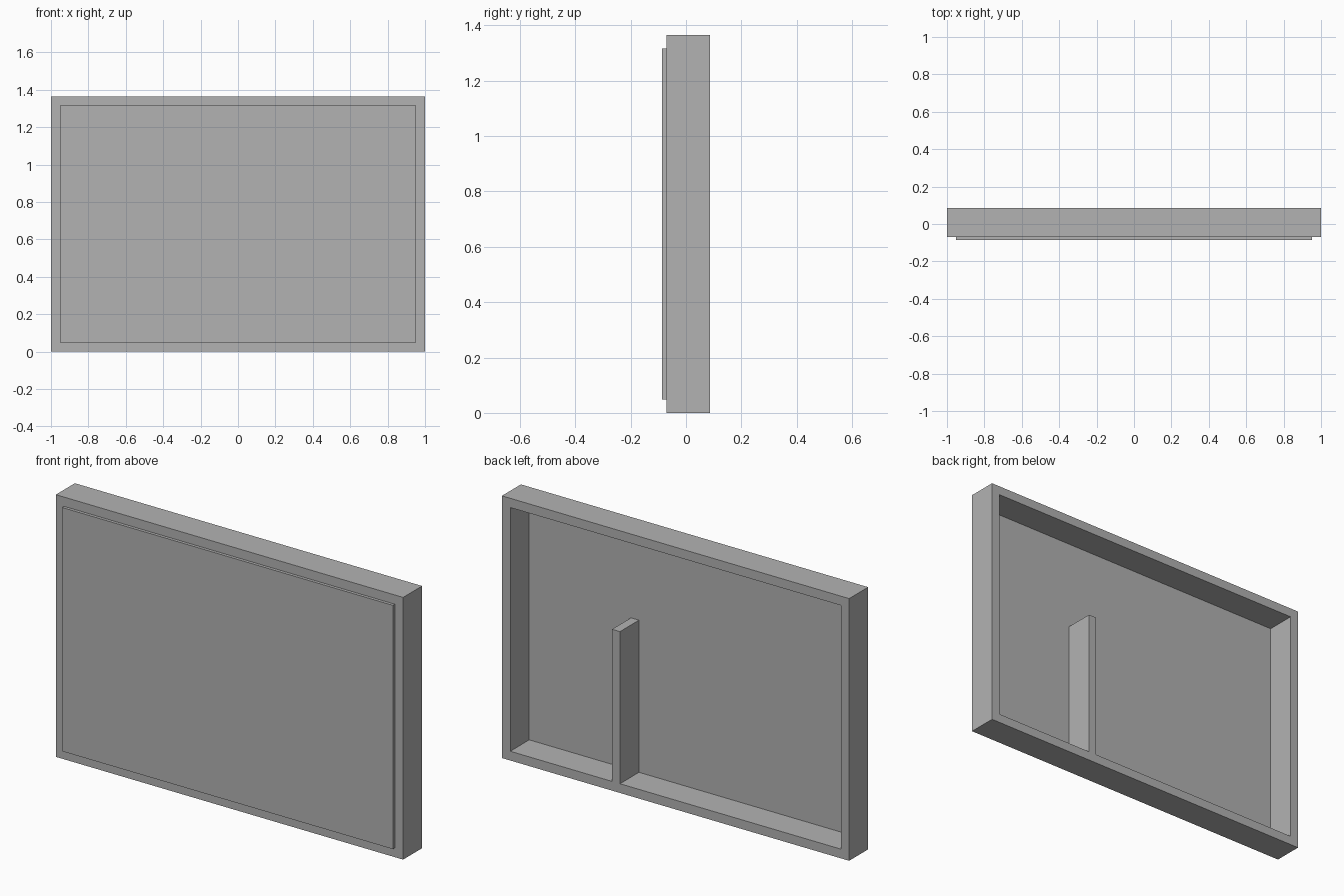
import bpy
import bmesh

if "Cube" in bpy.data.objects:
    bpy.data.objects.remove(bpy.data.objects["Cube"], do_unlink=True)

HALF_W, HEIGHT, RIM = 1.0, 1.365, 0.048
PANEL_FRONT, FRAME_FRONT, FRAME_BACK = -0.086, -0.07, 0.086
POST_X0, POST_X1, POST_TOP = 0.32, 0.366, 0.84

grey = bpy.data.materials.new("plain_grey")
grey.use_nodes = True
colour = (0.448, 0.448, 0.448, 1)
grey.diffuse_color = colour
grey.node_tree.nodes["Principled BSDF"].inputs["Base Color"].default_value = colour


def prism(name, outline, y0, y1):
    """Extrude an x-z outline from y0 to y1."""
    bm = bmesh.new()
    face = bm.faces.new([bm.verts.new((x, y0, z)) for x, z in outline])
    extruded = bmesh.ops.extrude_face_region(bm, geom=[face], use_keep_orig=True)
    moved = [v for v in extruded["geom"] if isinstance(v, bmesh.types.BMVert)]
    bmesh.ops.translate(bm, verts=moved, vec=(0, y1 - y0, 0))
    bmesh.ops.recalc_face_normals(bm, faces=bm.faces)
    mesh = bpy.data.meshes.new(name)
    bm.to_mesh(mesh)
    bm.free()
    mesh.materials.append(grey)
    obj = bpy.data.objects.new(name, mesh)
    bpy.context.collection.objects.link(obj)
    return obj


def rectangle(inset):
    x, low, high = HALF_W - inset, inset, HEIGHT - inset
    return [(-x, low), (x, low), (x, high), (-x, high)]


# Frame block, and an opening whose outline leaves the post standing on the sill
frame = prism("frame_with_post", rectangle(0), FRAME_FRONT, FRAME_BACK)
corners = rectangle(RIM)
post = [(POST_X0, RIM), (POST_X0, POST_TOP), (POST_X1, POST_TOP), (POST_X1, RIM)]
cutter = prism("opening_cutter", corners[:1] + post + corners[1:],
               FRAME_FRONT - 0.1, FRAME_BACK + 0.1)
cutter.hide_render = True

cut = frame.modifiers.new("opening", "BOOLEAN")
cut.operation = "DIFFERENCE"
cut.solver = "EXACT"
cut.object = cutter
bpy.context.view_layer.update()
graph = bpy.context.evaluated_depsgraph_get()
frame.data = bpy.data.meshes.new_from_object(frame.evaluated_get(graph))
frame.modifiers.clear()
bpy.data.objects.remove(cutter, do_unlink=True)

# Raised front panel that closes the opening
prism("front_panel", rectangle(RIM), PANEL_FRONT, FRAME_FRONT)
